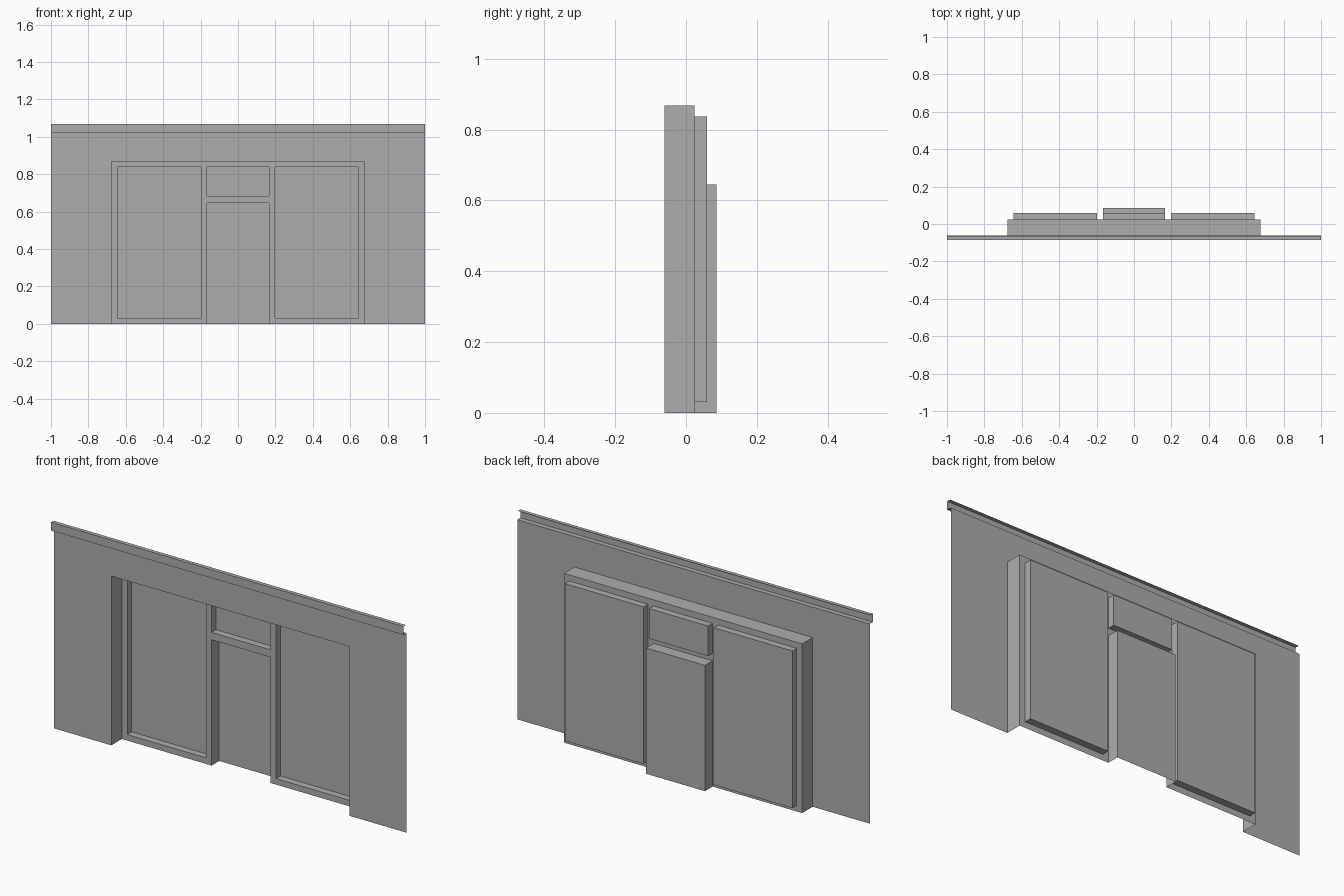
import bpy
import bmesh

cube = bpy.data.objects.get("Cube")
if cube:
    bpy.data.objects.remove(cube, do_unlink=True)

grey = bpy.data.materials.new("plain grey")
grey.use_nodes = True
grey.diffuse_color = (0.42, 0.42, 0.42, 1)
grey.node_tree.nodes["Principled BSDF"].inputs["Base Color"].default_value = (0.42, 0.42, 0.42, 1)

# Depths from front to back
CORNICE_Y, WALL_Y, FRAME_Y, GLASS_Y, DOOR_Y = -0.086, -0.061, 0.024, 0.06, 0.086
WALL_TOP = 1.024


def make_object(name, quads):
    """Sheet object from a list of four-point faces."""
    bm = bmesh.new()
    for quad in quads:
        bm.faces.new([bm.verts.new(p) for p in quad])
    bmesh.ops.remove_doubles(bm, verts=bm.verts, dist=0.0001)
    mesh = bpy.data.meshes.new(name)
    bm.to_mesh(mesh)
    bm.free()
    mesh.materials.append(grey)
    obj = bpy.data.objects.new(name, mesh)
    bpy.context.collection.objects.link(obj)
    return obj


def panel(rect, y, holes=()):
    """Front-facing sheet with rectangular openings; rect is x0, x1, z0, z1."""
    rects = [rect, *holes]
    xs = sorted({x for r in rects for x in r[:2]})
    zs = sorted({z for r in rects for z in r[2:]})
    quads = []
    for a, b in zip(xs, xs[1:]):
        for c, d in zip(zs, zs[1:]):
            mx, mz = (a + b) / 2, (c + d) / 2
            if not any(h[0] < mx < h[1] and h[2] < mz < h[3] for h in holes):
                quads.append([(a, y, c), (b, y, c), (b, y, d), (a, y, d)])
    return quads


def reveal(rect, y0, y1):
    """Inward-facing sides of an opening, left open where it meets the ground."""
    x0, x1, z0, z1 = rect
    quads = [
        [(x0, y0, z0), (x0, y1, z0), (x0, y1, z1), (x0, y0, z1)],
        [(x1, y0, z1), (x1, y1, z1), (x1, y1, z0), (x1, y0, z0)],
        [(x0, y0, z1), (x0, y1, z1), (x1, y1, z1), (x1, y0, z1)],
    ]
    if z0 > 0:
        quads.append([(x1, y0, z0), (x1, y1, z0), (x0, y1, z0), (x0, y0, z0)])
    return quads


recess = (-0.676, 0.676, 0, 0.868)
openings = {
    "right_window": ((-0.645, -0.199, 0.031, 0.837), GLASS_Y),
    "left_window": ((0.199, 0.645, 0.031, 0.837), GLASS_Y),
    "transom_window": ((-0.167, 0.167, 0.683, 0.837), GLASS_Y),
    "door": ((-0.167, 0.167, 0, 0.645), DOOR_Y),
}

# Front wall with the wide storefront opening
make_object("wall", panel((-1, 1, 0, WALL_TOP), WALL_Y, [recess]))

# Recessed storefront frame with its deep sides
holes = [rect for rect, depth in openings.values()]
make_object("storefront_frame", reveal(recess, WALL_Y, FRAME_Y) + panel(recess, FRAME_Y, holes))

# Windows and door set behind the frame
for name, (rect, depth) in openings.items():
    make_object(name, reveal(rect, FRAME_Y, depth) + panel(rect, depth))

# Cornice: open channel swept along the wall top
profile = [(WALL_Y, WALL_TOP), (CORNICE_Y, WALL_TOP), (CORNICE_Y, 1.067), (-0.066, 1.067)]
make_object("cornice", [
    [(-1, *p), (1, *p), (1, *q), (-1, *q)] for p, q in zip(profile, profile[1:])
])
